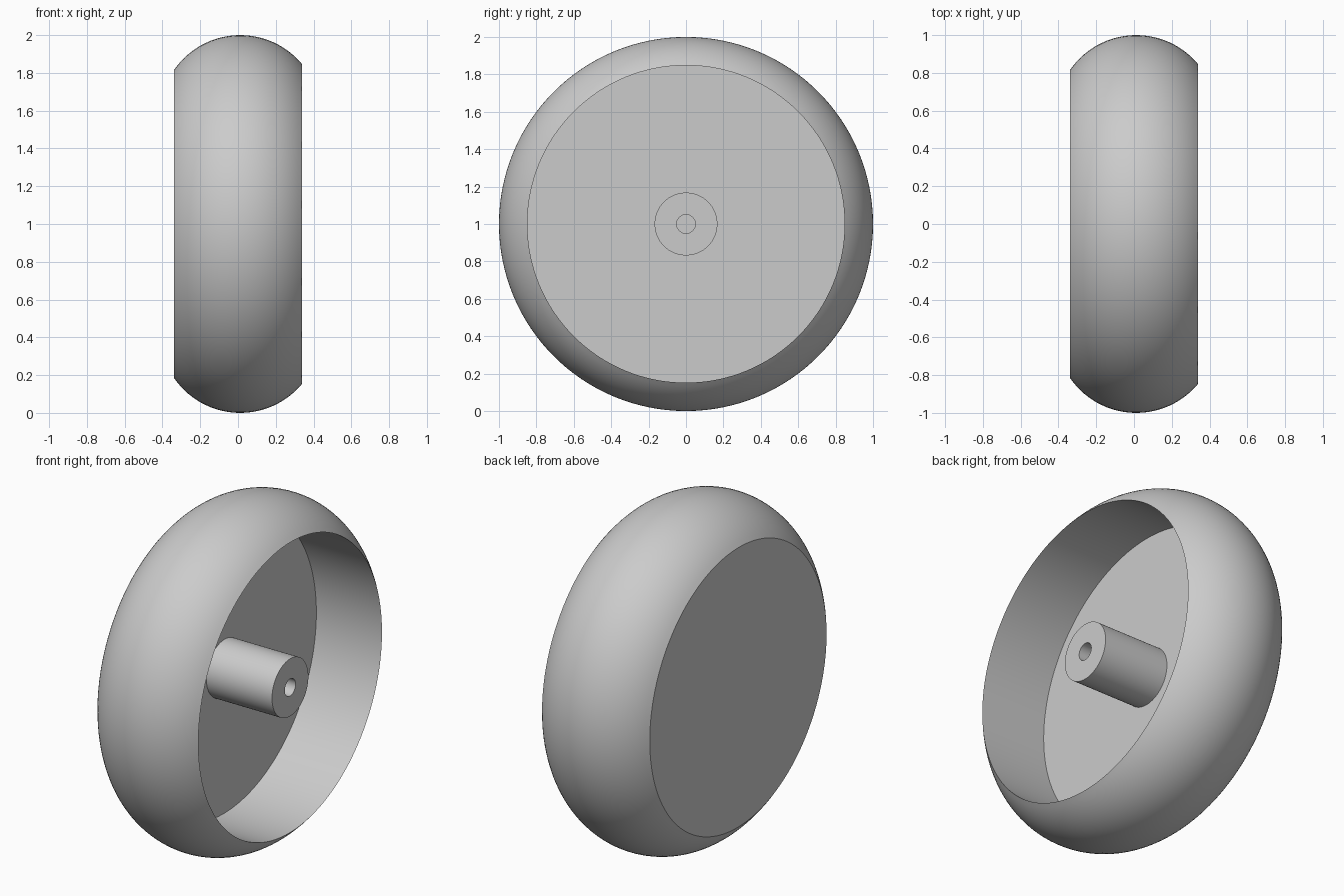
import bpy, bmesh, math
from mathutils import Vector

if "Cube" in bpy.data.objects:
    bpy.data.objects.remove(bpy.data.objects["Cube"])

SEGMENTS = 128
HALF_W = 0.3375        # half width along the axle
FLOOR_X = -0.087       # bottom of the open recess
CENTRE = Vector((0, 0, 1))

grey = bpy.data.materials.new("light_grey")
grey.diffuse_color = (0.6, 0.6, 0.6, 1)
grey.use_nodes = True
grey.node_tree.nodes["Principled BSDF"].inputs["Base Color"].default_value = grey.diffuse_color


def lathe(name, profile):
    """Revolve (x, radius) points about the axle, which runs along x at z = 1."""
    bm = bmesh.new()
    verts = [bm.verts.new((x, 0, 1 + r)) for x, r in profile]
    edges = [bm.edges.new(pair) for pair in zip(verts, verts[1:])]
    bmesh.ops.spin(bm, geom=verts + edges, cent=CENTRE, axis=(1, 0, 0),
                   angle=math.tau, steps=SEGMENTS, use_duplicate=False)
    bmesh.ops.remove_doubles(bm, verts=bm.verts[:], dist=1e-4)
    bmesh.ops.recalc_face_normals(bm, faces=bm.faces[:])
    mesh = bpy.data.meshes.new(name)
    bm.to_mesh(mesh)
    bm.free()
    mesh.materials.append(grey)
    obj = bpy.data.objects.new(name, mesh)
    bpy.context.collection.objects.link(obj)
    bpy.ops.object.select_all(action='DESELECT')
    obj.select_set(True)
    bpy.context.view_layer.objects.active = obj
    bpy.ops.object.shade_smooth_by_angle(angle=math.radians(30))
    return obj


# Rounded tread: a circular arc from the closed back face to the sharp open rim
R, ARC_X = 0.425, 0.012
STEPS = 28
tread = []
for i in range(STEPS + 1):
    a0 = math.asin((-HALF_W - ARC_X) / R)
    a1 = math.asin((HALF_W - ARC_X) / R)
    a = a0 + (a1 - a0) * i / STEPS
    tread.append((ARC_X + R * math.sin(a), 1 - R + R * math.cos(a)))
rim_r = tread[-1][1]

# Wheel: flat back, tread, straight recess wall, recess floor, hub boss, axle hole
lathe("wheel", [(-HALF_W, 0)] + tread + [
    (FLOOR_X, rim_r),
    (FLOOR_X, 0.168), (HALF_W, 0.168),
    (HALF_W, 0.05), (FLOOR_X, 0.05), (FLOOR_X, 0)])
